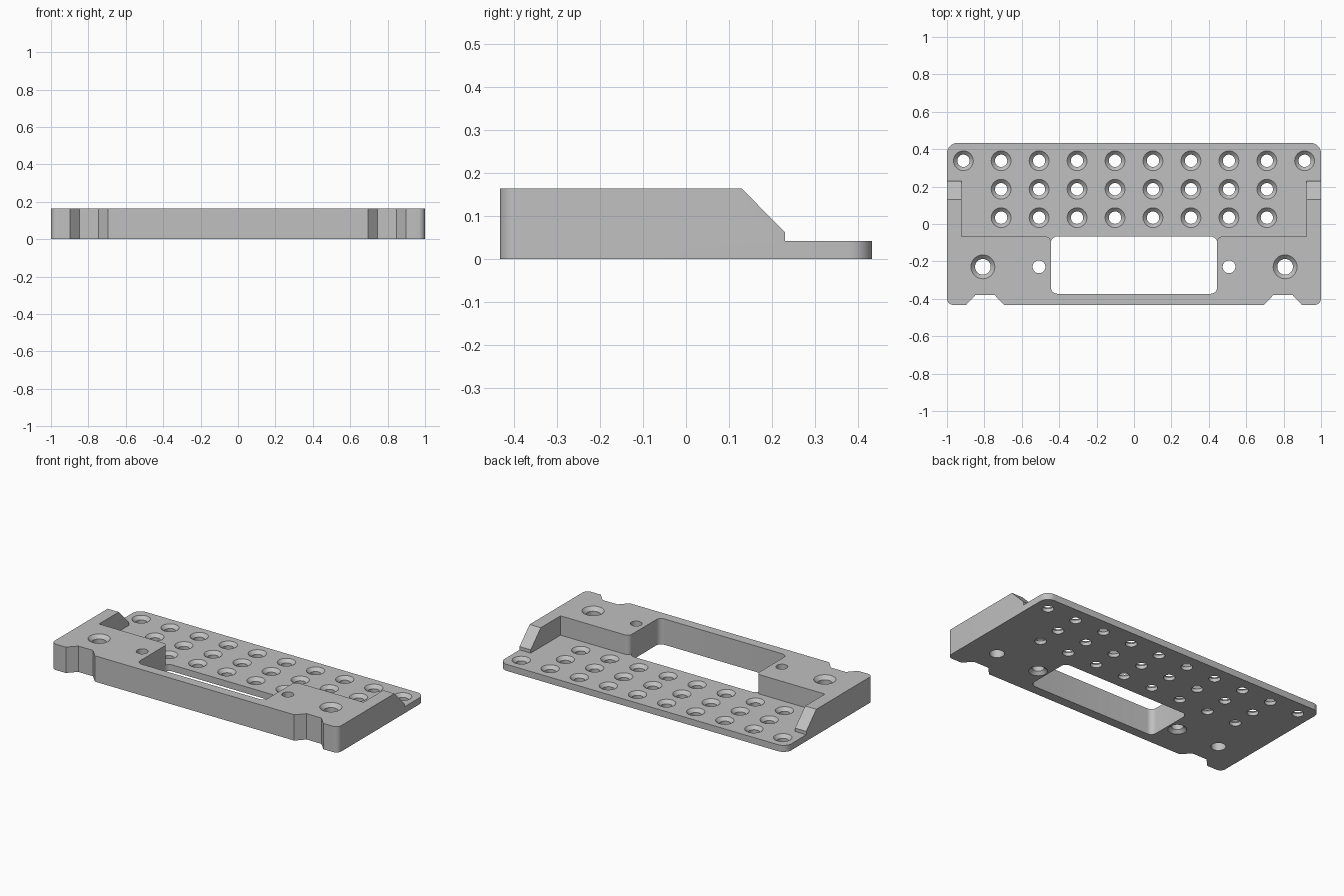
import bpy, bmesh, math
from mathutils import Vector, Matrix

if "Cube" in bpy.data.objects:
    bpy.data.objects.remove(bpy.data.objects["Cube"])

TOP, PLATE = 0.163, 0.041      # block height, thin plate height
BACK, STEP = 0.433, -0.067     # outer depth, rear wall of the thick block
INNER, WIN = 0.922, 0.445      # inner face of the side arms, window half width


def rounded(corners, steps=8):
    """Turn (x, y, radius) corners into a polygon with filleted corners."""
    pts = []
    for i, (x, y, r) in enumerate(corners):
        p = Vector((x, y))
        if r == 0:
            pts.append(p)
            continue
        a = (Vector(corners[i - 1][:2]) - p).normalized()
        b = (Vector(corners[(i + 1) % len(corners)][:2]) - p).normalized()
        centre = p + (a + b) * r           # square corners only
        for k in range(steps + 1):
            t = k / steps * math.pi / 2
            pts.append(centre - b * r * math.cos(t) - a * r * math.sin(t))
    return pts


def mirrored(half):
    """Complete a right-hand half outline across x = 0."""
    return half + [(-x, y, r) for x, y, r in reversed(half)]


def finish(bm, name):
    bmesh.ops.recalc_face_normals(bm, faces=bm.faces)
    mesh = bpy.data.meshes.new(name)
    bm.to_mesh(mesh)
    bm.free()
    ob = bpy.data.objects.new(name, mesh)
    bpy.context.collection.objects.link(ob)
    return ob


def prism(name, pts, low, high, matrix=None):
    bm = bmesh.new()
    face = bm.faces.new([bm.verts.new((p[0], p[1], low)) for p in pts])
    ext = bmesh.ops.extrude_face_region(bm, geom=[face])["geom"]
    verts = [v for v in ext if isinstance(v, bmesh.types.BMVert)]
    bmesh.ops.translate(bm, verts=verts, vec=(0, 0, high - low))
    if matrix:
        bm.transform(matrix)
    return finish(bm, name)


def drill(bm, x, y, profile, sides=32):
    """Add a revolved solid from (radius, z) pairs."""
    rings = []
    for r, z in profile:
        rings.append([bm.verts.new((x + r * math.cos(k * math.tau / sides),
                                    y + r * math.sin(k * math.tau / sides), z))
                      for k in range(sides)])
    bm.faces.new(rings[0])
    bm.faces.new(rings[-1])
    for lo, hi in zip(rings, rings[1:]):
        for k in range(sides):
            n = (k + 1) % sides
            bm.faces.new((lo[k], lo[n], hi[n], hi[k]))


def cut(body, cutter):
    cutter.hide_render = True
    mod = body.modifiers.new("cut", "BOOLEAN")
    mod.operation, mod.solver, mod.object = "DIFFERENCE", "EXACT", cutter
    bpy.context.view_layer.objects.active = body
    bpy.ops.object.modifier_apply(modifier=mod.name)
    bpy.data.objects.remove(cutter)


# Main body outline with two front notches
body = prism("mounting_plate", rounded(mirrored([
    (0.695, -BACK, 0), (0.745, -0.38, 0), (0.848, -0.38, 0), (0.898, -BACK, 0),
    (1, -BACK, 0.035), (1, BACK, 0.055)])), 0, TOP)

# Window through the full height
cut(body, prism("window_cutter", rounded(mirrored([
    (WIN, -0.373, 0.035), (WIN, STEP, 0.035)])), -0.1, 0.3))

# Low rear deck, open into the window with rounded block corners
cut(body, prism("deck_cutter", rounded(mirrored([
    (WIN - 0.001, -0.2, 0), (WIN - 0.001, STEP, 0.03),
    (INNER, STEP, 0), (INNER, 0.6, 0)])), PLATE, 0.3))

# Sloped ends of the side arms: (y, z) profile swept along x
swap = Matrix(((0, 0, 1, 0), (1, 0, 0, 0), (0, 1, 0, 0), (0, 0, 0, 1)))
cut(body, prism("arm_cutter", [
    (0.03, 0.263), (0.13, TOP), (0.23, 0.062), (0.23, PLATE),
    (0.6, PLATE), (0.6, 0.263)], -1.2, 1.2, swap))

# Countersunk holes of the deck, mounting holes and pilot holes
bm = bmesh.new()
deck_hole = [(0.033, -0.1), (0.033, PLATE - 0.02), (0.053, PLATE), (0.053, 0.1)]
mount_hole = [(0.042, -0.1), (0.042, TOP - 0.022), (0.064, TOP), (0.064, 0.3)]
pilot_hole = [(0.053, -0.1), (0.053, 0), (0.034, 0.019), (0.034, 0.3)]
for row, y in enumerate((0.034, 0.186, 0.338)):
    for i in range(8):
        drill(bm, (i - 3.5) * 0.203, y, deck_hole)
for s in (-1, 1):
    drill(bm, s * 0.912, 0.338, deck_hole)
    drill(bm, s * 0.808, -0.229, mount_hole)
    drill(bm, s * 0.508, -0.229, pilot_hole)
cut(body, finish(bm, "hole_cutter"))

# Plain grey finish
grey = bpy.data.materials.new("grey")
grey.use_nodes = True
colour = (0.53, 0.53, 0.53, 1)
grey.diffuse_color = colour
grey.node_tree.nodes["Principled BSDF"].inputs["Base Color"].default_value = colour
body.data.materials.clear()
body.data.materials.append(grey)

bpy.ops.object.select_all(action="DESELECT")
body.select_set(True)
bpy.context.view_layer.objects.active = body
bpy.ops.object.shade_smooth_by_angle(angle=math.radians(30))
